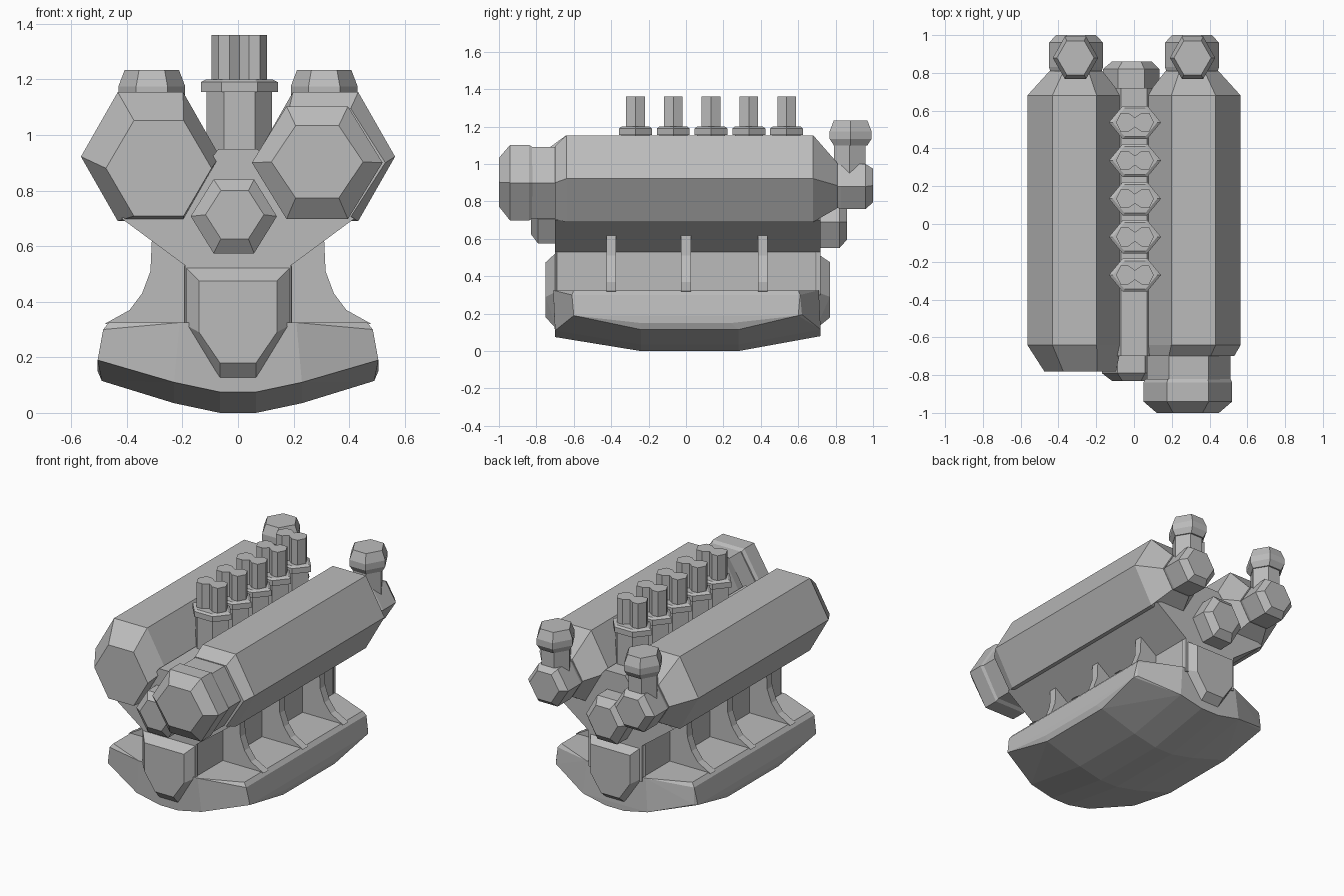
import bpy, bmesh
from mathutils import Vector

cube = bpy.data.objects.get("Cube")
if cube:
    bpy.data.objects.remove(cube, do_unlink=True)

GREY = 0.5
metal = bpy.data.materials.new("cast metal grey")
metal.use_nodes = True
metal.diffuse_color = (GREY, GREY, GREY, 1)
metal.node_tree.nodes["Principled BSDF"].inputs["Base Color"].default_value = (GREY, GREY, GREY, 1)


def finish(name, bm):
    bmesh.ops.recalc_face_normals(bm, faces=bm.faces)
    mesh = bpy.data.meshes.new(name)
    bm.to_mesh(mesh)
    bm.free()
    mesh.materials.append(metal)
    obj = bpy.data.objects.new(name, mesh)
    bpy.context.collection.objects.link(obj)
    return obj


def loft(name, rings):
    """Skin a list of equally long point rings and cap both ends."""
    bm = bmesh.new()
    rows = [[bm.verts.new(p) for p in ring] for ring in rings]
    n = len(rows[0])
    for a, b in zip(rows, rows[1:]):
        for i in range(n):
            j = (i + 1) % n
            bm.faces.new((a[i], a[j], b[j], b[i]))
    bm.faces.new(rows[0])
    bm.faces.new(rows[-1])
    return finish(name, bm)


def hull(name, points):
    bm = bmesh.new()
    for p in points:
        bm.verts.new(p)
    out = bmesh.ops.convex_hull(bm, input=bm.verts)
    inner = [v for v in bm.verts if not v.link_faces]
    bmesh.ops.delete(bm, geom=inner, context='VERTS')
    bmesh.ops.dissolve_limit(bm, angle_limit=0.03, verts=bm.verts, edges=bm.edges)
    return finish(name, bm)


def hexagon(ru, rv):
    return [(ru, 0), (ru * .47, rv), (-ru * .47, rv), (-ru, 0), (-ru * .47, -rv), (ru * .47, -rv)]


def hex_y(name, sections):
    """Hexagonal body along y; each section is y, x, z, x radius, z radius."""
    return loft(name, [[(x + u, y, z + v) for u, v in hexagon(ru, rv)]
                       for y, x, z, ru, rv in sections])


def hex_z(name, x, y, sections):
    """Hexagonal body along z; each section is z, x radius, y radius."""
    return loft(name, [[(x + u, y + v, z) for u, v in hexagon(ru, rv)]
                       for z, ru, rv in sections])


def prism_y(name, profile, y0, y1):
    return loft(name, [[(x, y, z) for x, z in profile] for y in (y0, y1)])


def mirrored(half):
    return half + [(-x, z) for x, z in reversed(half)]


# Oil pan: shallow faceted hull with a bevelled rim
pan = []
for x, rise, shift in ((.065, 0, 0), (.23, .035, 0), (.49, .115, .1)):
    for y, lift in ((-.7, .075), (-.24, 0), (.28, 0), (.72, .08)):
        end = shift if lift else 0
        y2 = y - end if y > 0 else y + end
        for s in (-1, 1):
            pan.append((s * x, y2, rise + lift))
for s in (-1, 1):
    for y in (-1, 1):
        pan += [(s * .465, y * .6, .325), (s * .485, y * .61, .3),
                (s * .505, y * .6, .19), (s * .21, y * .71, .325),
                (s * .505, y * .24, .15)]
hull("oil_pan", pan)

# V shaped engine block
prism_y("engine_block", mirrored([(.19, .3), (.19, .53), (.42, .7), (.2, .78), (.07, .95)]), -.70, .72)

# Lower housings at both ends
for name, s, face in (("front_housing", -1, .75), ("rear_housing", 1, .77)):
    outer = mirrored([(.195, .53), (.195, .32), (.065, .115)])
    inner = mirrored([(.14, .475), (.14, .29), (.065, .18)])
    hull(name, [(x, s * .69, z) for x, z in outer] + [(x, s * face, z) for x, z in inner])

# Curved support ribs between block and pan
rib = [(.17, .31), (.48, .32), (.39, .37), (.345, .43), (.315, .51), (.31, .62), (.17, .55)]
for s, side in ((1, "left"), (-1, "right")):
    for i, y in enumerate((-.4, 0, .41)):
        prism_y(f"{side}_rib_{i + 1}", [(s * x, z) for x, z in rib], y - .026, y + .026)

# Cylinder banks with tapered rear ends
for s, side in ((1, "left"), (-1, "right")):
    if s > 0:
        front = [(-.70, .295, .9, .235, .195)]
    else:
        front = [(-.78, -.285, .88, .19, .172)]
    hex_y(f"{side}_bank", front + [(-.64, s * .315, .922, .25, .232),
                                   (.68, s * .315, .922, .25, .232),
                                   (.81, s * .307, .885, .14, .12)])
    # Exhaust elbow and capped stack
    hex_y(f"{side}_elbow", [(.79, s * .307, .88, .13, .11), (.83, s * .307, .88, .143, .12),
                            (.96, s * .307, .88, .143, .12), (1.0, s * .307, .885, .105, .09)])
    hex_z(f"{side}_stack", s * .31, .875, [(.9, .095, .085), (1.11, .095, .085)])
    hex_z(f"{side}_stack_cap", s * .31, .88, [(1.1, .1, .09), (1.135, .12, .112),
                                              (1.175, .12, .112), (1.233, .098, .09)])

# Intake canister on the left bank
hex_y("intake_neck", [(-.68, .29, .9, .22, .19), (-.84, .29, .9, .22, .19)])
hex_y("intake_cap", [(-.82, .285, .9, .225, .19), (-.84, .285, .9, .235, .203),
                     (-.94, .285, .9, .235, .203), (-1.0, .285, .903, .165, .13)])

# Central shaft hubs
hex_y("front_hub", [(-.68, -.015, .707, .155, .133), (-.79, -.015, .707, .155, .133),
                    (-.83, -.012, .713, .105, .087)])
hex_y("rear_hub", [(.70, -.015, .69, .15, .14), (.82, -.015, .69, .15, .14),
                   (.86, -.012, .69, .105, .095)])

# Row of injectors: hexagonal base and pinched twin stack
pinch = [(.1, 0), (.075, .05), (.035, .05), (0, .025), (-.035, .05), (-.075, .05),
         (-.1, 0), (-.075, -.05), (-.035, -.05), (0, -.025), (.035, -.05), (.075, -.05)]
for i in range(5):
    y = -.27 + .202 * i
    hex_z(f"injector_base_{i + 1}", .005, y, [(.88, .118, .075), (1.155, .118, .075), (1.155, .138, .088),
                                              (1.19, .138, .088), (1.2, .118, .075)])
    loft(f"injector_stack_{i + 1}", [[(.005 + u, y + v, z) for u, v in pinch] for z in (1.18, 1.36)])
